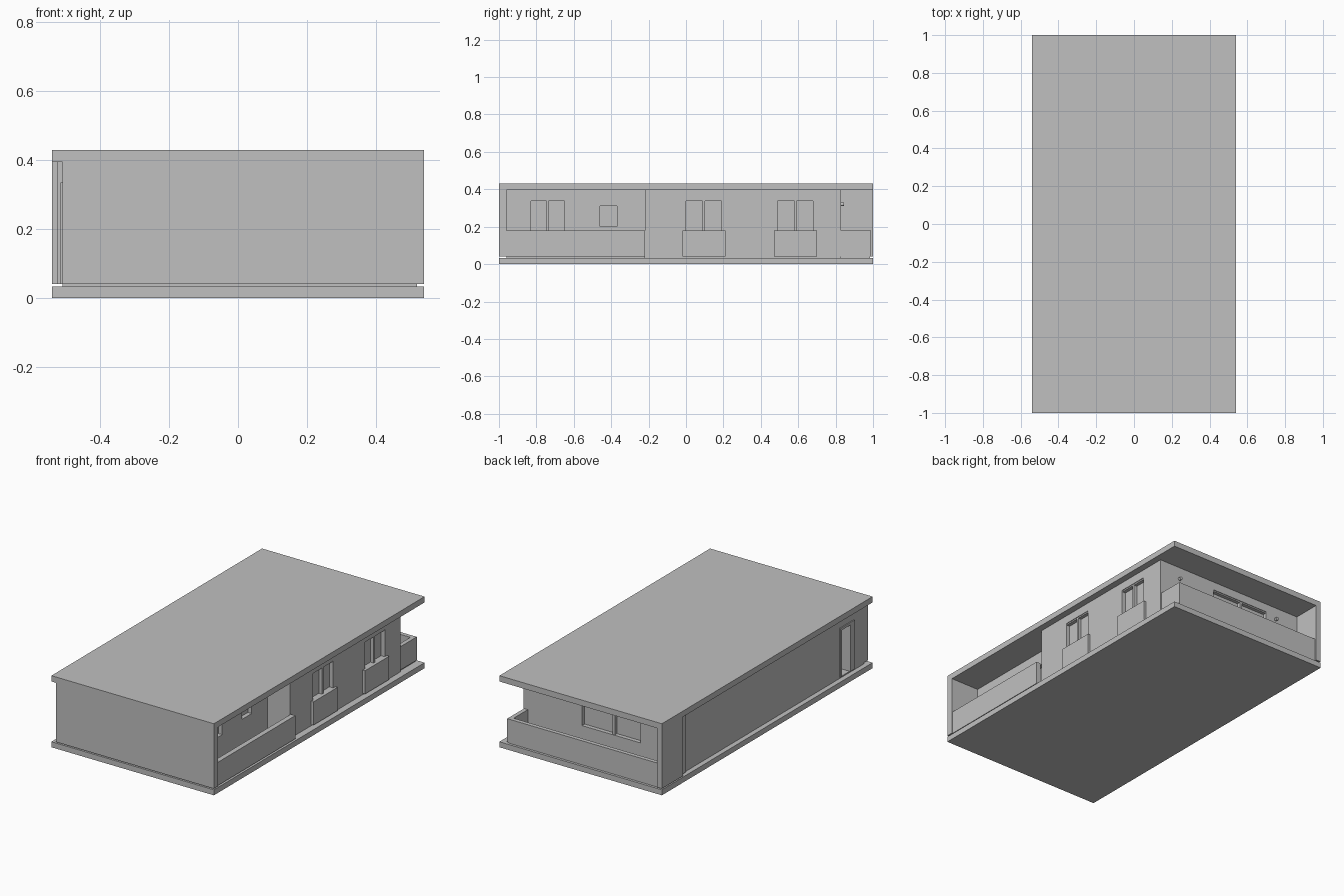
import bpy
import bmesh
from mathutils import Vector, Matrix

old = bpy.data.objects.get("Cube")
if old:
    bpy.data.objects.remove(old)

COLOUR = (0.53, 0.53, 0.53, 1)
grey = bpy.data.materials.new("plain_grey")
grey.use_nodes = True
grey.diffuse_color = COLOUR
grey.node_tree.nodes["Principled BSDF"].inputs["Base Color"].default_value = COLOUR

SLAB, FLOOR, SILL, HEAD, CEIL, TOP = 0.033, 0.04, 0.18, 0.345, 0.395, 0.43


def add_box(bm, x, y, z):
    lo, hi = Vector((x[0], y[0], z[0])), Vector((x[1], y[1], z[1]))
    m = Matrix.Translation((lo + hi) / 2) @ Matrix.Diagonal((*(hi - lo), 1))
    bmesh.ops.create_cube(bm, size=1, matrix=m)


def finish(name, bm):
    bmesh.ops.recalc_face_normals(bm, faces=bm.faces)
    mesh = bpy.data.meshes.new(name)
    bm.to_mesh(mesh)
    bm.free()
    mesh.materials.append(grey)
    ob = bpy.data.objects.new(name, mesh)
    bpy.context.collection.objects.link(ob)
    return ob


def box(name, x, y, z):
    bm = bmesh.new()
    add_box(bm, x, y, z)
    return finish(name, bm)


# Slabs
box("floor_slab", (-0.54, 0.54), (-1, 1), (0, SLAB))
box("roof_slab", (-0.54, 0.54), (-1, 1), (CEIL, TOP))

# Main block with a stepped plan around the side loggia
plan = [(-0.51, -0.96), (0.35, -0.96), (0.35, -0.22),
        (0.5, -0.22), (0.5, 0.83), (-0.51, 0.83)]
bm = bmesh.new()
face = bm.faces.new([bm.verts.new((x, y, SLAB)) for x, y in plan])
grown = bmesh.ops.extrude_face_region(bm, geom=[face])["geom"]
bmesh.ops.translate(bm, vec=(0, 0, CEIL - SLAB),
                    verts=[v for v in grown if isinstance(v, bmesh.types.BMVert)])
block = finish("main_walls", bm)

# Window and door recesses
DEPTH = 0.025
side_windows = [(0.5, 0.0, 0.19), (0.5, 0.49, 0.68), (0.35, -0.83, -0.65)]
cut = bmesh.new()
for x, y0, y1 in side_windows:
    add_box(cut, (x - DEPTH, x + 0.1), (y0, y1), (SILL, HEAD))
add_box(cut, (0.35 - DEPTH, 0.45), (-0.46, -0.37), (0.2, 0.31))
add_box(cut, (-0.28, 0.11), (0.83 - DEPTH, 0.9), (SILL, HEAD))
add_box(cut, (-0.6, -0.46), (-0.825, -0.745), (FLOOR, 0.32))
cutter = finish("opening_cutter", cut)
cutter.hide_render = True
mod = block.modifiers.new("openings", "BOOLEAN")
mod.object = cutter
mod.solver = "EXACT"
bpy.context.view_layer.objects.active = block
bpy.ops.object.modifier_apply(modifier=mod.name)
bpy.data.objects.remove(cutter)

# Window mullions and top rails
for i, (x, y0, y1) in enumerate(side_windows, 1):
    mid = (y0 + y1) / 2
    depth = (x - DEPTH, x - 0.004)
    box(f"side_mullion_{i}", depth, (mid - 0.006, mid + 0.006), (SILL, HEAD))
    box(f"side_top_rail_{i}", depth, (y0, y1), (HEAD - 0.008, HEAD))
box("back_mullion", (-0.105, -0.09), (0.83 - DEPTH, 0.826), (SILL, HEAD))
box("back_top_rail", (-0.28, 0.11), (0.83 - DEPTH, 0.826), (HEAD - 0.008, HEAD))

# Panels under the side windows
for i, y in enumerate((-0.02, 0.47), 1):
    box(f"window_panel_{i}", (0.49, 0.515), (y, y + 0.23), (FLOOR, SILL))

# Front wall and the stepped wing wall at the back corner
box("front_wall", (-0.51, 0.54), (-1, -0.96), (FLOOR, CEIL))
box("wing_wall", (-0.54, -0.507), (0.8, 1), (FLOOR, CEIL))
box("wing_step", (-0.525, -0.507), (0.75, 0.8), (FLOOR, CEIL))

# Side loggia
box("loggia_parapet", (0.505, 0.535), (-0.96, -0.22), (FLOOR, SILL))
box("loggia_floor", (0.35, 0.52), (-0.96, -0.22), (SLAB, FLOOR))

# Back balcony
box("balcony_parapet", (-0.507, 0.495), (0.965, 0.99), (FLOOR, SILL))
box("balcony_side_parapet", (0.47, 0.495), (0.83, 0.965), (FLOOR, SILL))
box("balcony_floor", (-0.507, 0.49), (0.83, 0.985), (SLAB, FLOOR))

# Door trim
trim_x = (-0.516, -0.51)
for name, y0, y1, z0, z1 in [("near", -0.745, -0.73, FLOOR, 0.335),
                             ("far", -0.865, -0.825, FLOOR, 0.335),
                             ("top", -0.825, -0.745, 0.32, 0.335)]:
    box(f"door_trim_{name}", trim_x, (y0, y1), (z0, z1))

# Wall lamps on the balcony
for side, x in (("left", 0.36), ("right", -0.35)):
    bm = bmesh.new()
    turn = Matrix.Translation((x, 0.838, 0.32)) @ Matrix.Rotation(1.5708, 4, "X")
    bmesh.ops.create_cone(bm, cap_ends=True, segments=12, radius1=0.01,
                          radius2=0.01, depth=0.016, matrix=turn)
    finish(f"wall_lamp_{side}", bm)
